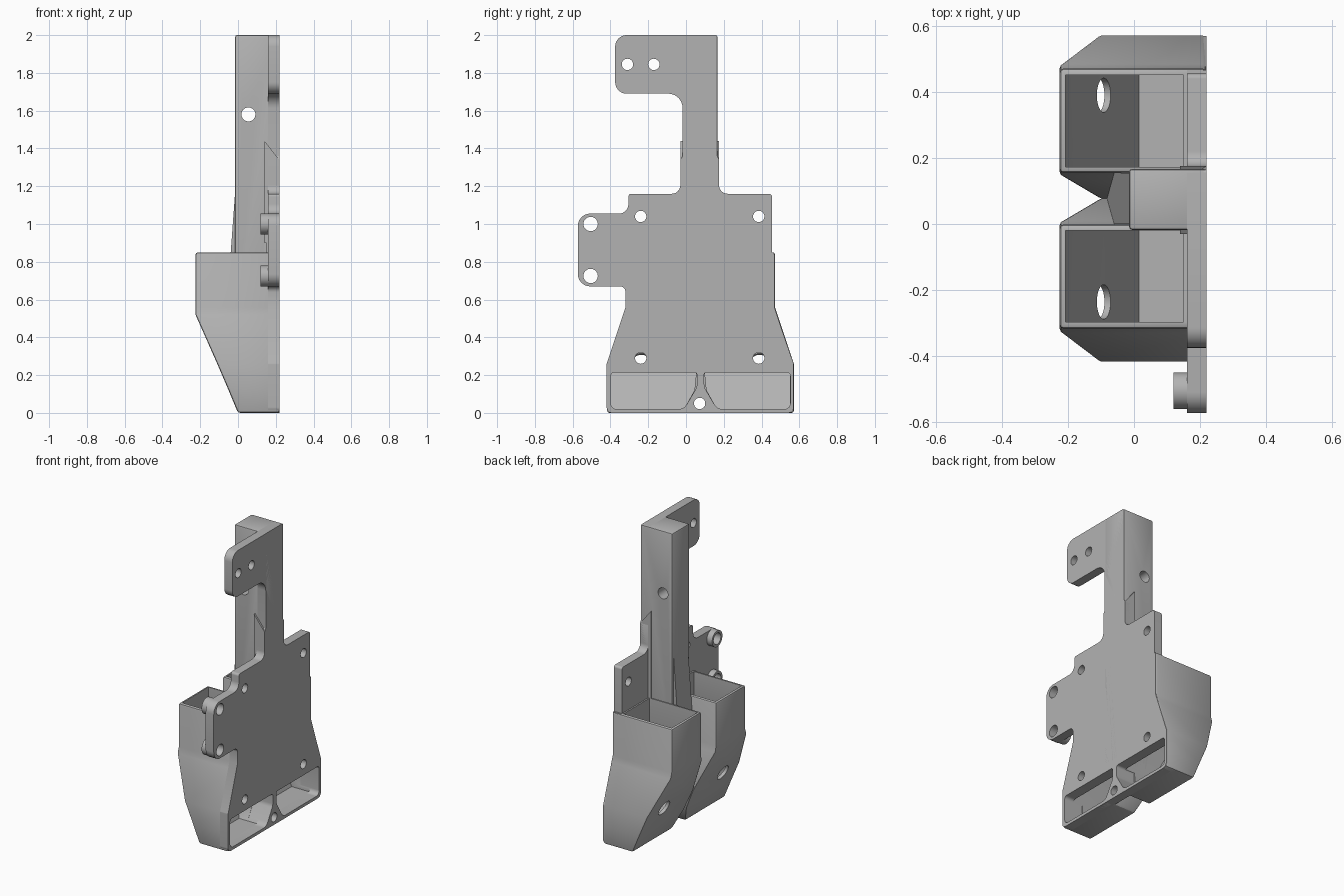
import bpy, bmesh, math
from mathutils import Vector, Matrix

if "Cube" in bpy.data.objects:
    bpy.data.objects.remove(bpy.data.objects["Cube"], do_unlink=True)

GREY = (0.45, 0.45, 0.45, 1)
mat = bpy.data.materials.new("plain grey")
mat.use_nodes = True
mat.diffuse_color = GREY
mat.node_tree.nodes["Principled BSDF"].inputs["Base Color"].default_value = GREY

MID = 0.077  # mirror plane between the two hoppers


def finish(bm, name):
    bmesh.ops.recalc_face_normals(bm, faces=bm.faces)
    mesh = bpy.data.meshes.new(name)
    bm.to_mesh(mesh)
    bm.free()
    obj = bpy.data.objects.new(name, mesh)
    bpy.context.collection.objects.link(obj)
    mesh.materials.append(mat)
    return obj


def fillet(points, steps=6):
    """Round each (a, b, radius) corner of an outline."""
    out = []
    for i, (a, b, r) in enumerate(points):
        p = Vector((a, b))
        if r == 0:
            out.append(p)
            continue
        u = (Vector(points[i - 1][:2]) - p).normalized()
        v = (Vector(points[(i + 1) % len(points)][:2]) - p).normalized()
        half = u.angle(v) / 2
        centre = p + (u + v).normalized() * r / math.sin(half)
        start, end = p + u * r / math.tan(half), p + v * r / math.tan(half)
        s, e = start - centre, end - centre
        for k in range(steps + 1):
            t = k / steps
            out.append(centre + s.lerp(e, t).normalized() * r)
    return out


def prism(name, outline, lo, hi, axis):
    """Extrude an outline: (y, z) along x, or (x, z) along y."""
    place = (lambda p, d: (d, p[0], p[1])) if axis == "x" else (lambda p, d: (p[0], d, p[1]))
    bm = bmesh.new()
    face = bm.faces.new([bm.verts.new(place(p, lo)) for p in outline])
    top = bmesh.ops.extrude_face_region(bm, geom=[face])["geom"]
    shift = Vector(place((0, 0), hi - lo))
    bmesh.ops.translate(bm, verts=[v for v in top if isinstance(v, bmesh.types.BMVert)], vec=shift)
    return finish(bm, name)


def cylinder(name, centre, radius, length, direction):
    bm = bmesh.new()
    turn = Vector(direction).to_track_quat("Z", "Y").to_matrix().to_4x4()
    bmesh.ops.create_cone(bm, cap_ends=True, segments=32, radius1=radius, radius2=radius,
                          depth=length, matrix=Matrix.Translation(centre) @ turn)
    return finish(bm, name)


def loft(name, stations, x1, side):
    """Stack rectangles (z, x0, inner offset, outer offset) on one side of the mirror plane."""
    bm = bmesh.new()
    rings = []
    for z, x0, inner, outer in stations:
        a, b = MID + side * inner, MID + side * outer
        rings.append([bm.verts.new(c) for c in ((x0, a, z), (x1, a, z), (x1, b, z), (x0, b, z))])
    bm.faces.new(rings[0])
    bm.faces.new(rings[-1])
    for r, s in zip(rings, rings[1:]):
        for i in range(4):
            j = (i + 1) % 4
            bm.faces.new((r[i], r[j], s[j], s[i]))
    return finish(bm, name)


def apply(obj, mod):
    bpy.context.view_layer.objects.active = obj
    bpy.ops.object.modifier_apply(modifier=mod.name)


def bevel(obj, width):
    mod = obj.modifiers.new("edge", "BEVEL")
    mod.width, mod.segments, mod.limit_method = width, 2, "ANGLE"
    mod.angle_limit = math.radians(50)
    apply(obj, mod)


def cut(obj, cutters):
    for c in cutters:
        mod = obj.modifiers.new("cut", "BOOLEAN")
        mod.operation, mod.object, mod.solver = "DIFFERENCE", c, "EXACT"
        apply(obj, mod)


# Mounting plate with side tab and upper flag
plate = prism("mounting_plate", fillet([
    (-0.42, 0, 0.03), (0.57, 0, 0.03), (0.57, 0.26, 0.02), (0.466, 0.56, 0),
    (0.466, 0.85, 0), (0.455, 0.85, 0), (0.455, 1.16, 0.015), (0.175, 1.16, 0.045),
    (0.175, 1.34, 0), (0.165, 1.36, 0), (0.165, 2, 0.01), (-0.375, 2, 0.06),
    (-0.375, 1.69, 0.06), (-0.018, 1.69, 0.075), (-0.018, 1.36, 0), (-0.03, 1.34, 0),
    (-0.03, 1.16, 0.045), (-0.305, 1.16, 0.015), (-0.305, 1.055, 0.05), (-0.573, 1.055, 0.065),
    (-0.573, 0.67, 0.065), (-0.32, 0.67, 0.03), (-0.32, 0.56, 0), (-0.42, 0.26, 0.02)]),
    0.16, 0.22, "x")

# Upright post, its tapered foot and the stiffening collar at the neck
post = prism("upright_post", [(-0.015, 0.26), (0.22, 0.26), (0.22, 2), (-0.015, 2)],
             -0.018, 0.167, "y")
bevel(post, 0.01)
foot = prism("post_foot", [(-0.083, 0.24), (0.1, 0.24), (0.1, 1.2), (-0.013, 1.2)],
             0.0, 2 * MID, "y")
collar = prism("neck_collar", [(0.14, 0.8), (0.219, 0.8), (0.219, 1.34), (0.14, 1.44)],
               -0.03, 0.175, "y")

# Two mirrored hoppers and the hollows inside them
hoppers, hollows, holes = [], [], []
for side, label in ((1, "back"), (-1, "front")):
    shell = loft("hopper_" + label, [
        (0.85, -0.225, 0.078, 0.394), (0.56, -0.225, 0.078, 0.394), (0.52, -0.225, 0.068, 0.407),
        (0.26, -0.11, 0.0, 0.494), (0.12, -0.05, 0.012, 0.494), (0, 0, 0.07, 0.494)], 0.219, side)
    bevel(shell, 0.012)
    hoppers.append(shell)
    hollows.append(loft("hollow_cutter", [
        (0.9, -0.208, 0.096, 0.374), (0.55, -0.208, 0.096, 0.374), (0.52, -0.203, 0.088, 0.386),
        (0.26, -0.088, 0.018, 0.474), (0.12, -0.028, 0.032, 0.474), (0.02, 0.015, 0.088, 0.474)],
        0.15, side))
    outlet = [(MID + side * y, z, r) for y, z, r in (
        (0.018, 0.215, 0.015), (0.475, 0.215, 0.02), (0.475, 0.02, 0.03),
        (0.088, 0.02, 0.05), (0.02, 0.135, 0.05))]
    hollows.append(prism("outlet_cutter", fillet(outlet), 0.08, 0.3, "x"))
    holes.append(cylinder("chute_hole_cutter", (-0.11, MID + side * 0.313, 0.26), 0.052, 0.12,
                          (0.52, 0, 0.22)))

# Raised bosses on the side tab
bosses = [cylinder("tab_boss", (0.145, -0.505, z), 0.055, 0.05, (1, 0, 0)) for z in (0.725, 1.0)]

# Screw holes
plate_holes = [cylinder("screw_cutter", (0.2, y, z), r, 0.3, (1, 0, 0)) for y, z, r in (
    (-0.24, 1.04, 0.03), (0.385, 1.04, 0.03), (-0.24, 0.29, 0.03), (0.385, 0.29, 0.03),
    (0.072, 0.05, 0.03), (-0.31, 1.845, 0.03), (-0.17, 1.845, 0.03),
    (-0.505, 1.0, 0.038), (-0.505, 0.725, 0.038))]
post_hole = cylinder("post_hole_cutter", (0.055, MID, 1.58), 0.037, 0.5, (0, 1, 0))

cut(plate, hollows + plate_holes)
cut(post, hollows + [post_hole])
cut(foot, hollows)
cut(collar, hollows)
for i, shell in enumerate(hoppers):
    cut(shell, hollows[2 * i:2 * i + 2] + [holes[i]] + plate_holes[2:5])
for boss in bosses:
    cut(boss, plate_holes[-2:])

for helper in hollows + holes + plate_holes + [post_hole]:
    bpy.data.objects.remove(helper, do_unlink=True)

# Smooth rounded edges, keep the corners sharp
bpy.ops.object.select_all(action="DESELECT")
for obj in [plate, post, foot, collar] + hoppers + bosses:
    obj.select_set(True)
bpy.context.view_layer.objects.active = plate
bpy.ops.object.shade_smooth_by_angle(angle=math.radians(30))
